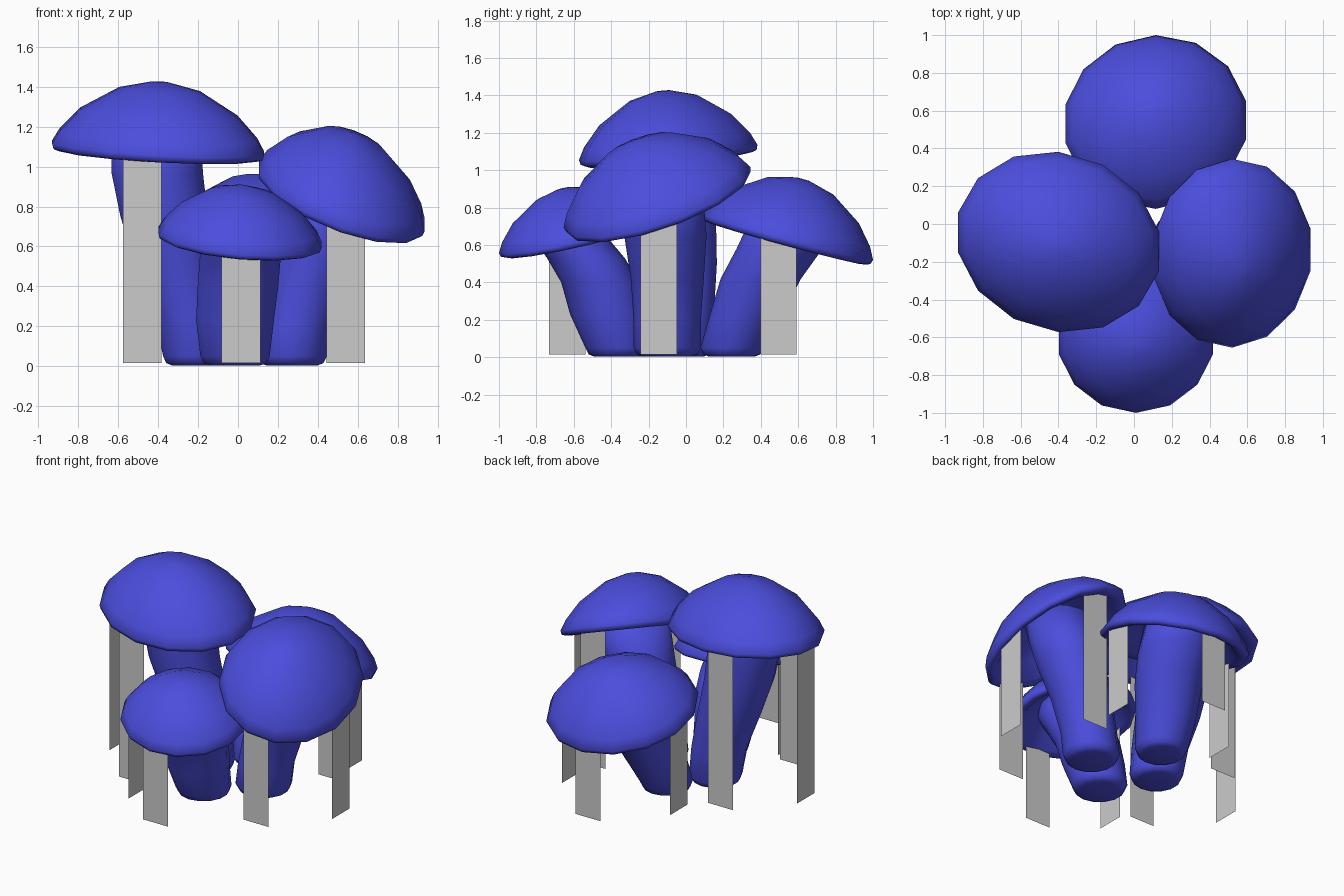
import bpy, bmesh, math
from mathutils import Vector

if "Cube" in bpy.data.objects:
    bpy.data.objects.remove(bpy.data.objects["Cube"])

blue = bpy.data.materials.new("blue")
blue.diffuse_color = (0.07, 0.075, 0.72, 1)
blue.use_nodes = True
blue.node_tree.nodes["Principled BSDF"].inputs["Base Color"].default_value = blue.diffuse_color


def finish(name, bm, mat=None, smooth=True):
    if smooth:
        bmesh.ops.recalc_face_normals(bm, faces=bm.faces)
    for f in bm.faces:
        f.smooth = smooth
    me = bpy.data.meshes.new(name)
    bm.to_mesh(me)
    bm.free()
    if mat:
        me.materials.append(mat)
    ob = bpy.data.objects.new(name, me)
    bpy.context.collection.objects.link(ob)
    return ob


def loft(bm, rings):
    """Skin a list of vertex rings and close both ends."""
    for a, b in zip(rings, rings[1:]):
        n = len(a)
        for i in range(n):
            j = (i + 1) % n
            bm.faces.new((a[i], a[j], b[j], b[i]))
    for r in (rings[0], rings[-1]):
        c = bm.verts.new(sum((v.co for v in r), Vector()) / len(r))
        for i in range(len(r)):
            bm.faces.new((r[i], r[(i + 1) % len(r)], c))


def ring(bm, c, r, n=14):
    return [bm.verts.new((c[0] + r * math.cos(2 * math.pi * (i + 0.5) / n),
                          c[1] + r * math.sin(2 * math.pi * (i + 0.5) / n), c[2]))
            for i in range(n)]


# cap profile: radius fraction, height fraction (dome, rolled rim, hollow underside)
CAP = [(0.08, 0.995), (0.38, 0.88), (0.74, 0.53), (0.93, 0.2), (1.0, 0.0), (0.985, -0.08),
       (0.93, -0.11), (0.84, -0.06), (0.66, 0.2), (0.36, 0.45), (0.08, 0.52)]


def cap(name, centre, rx, ry, skew, h, sx, sy):
    """Dome whose rim is an ellipse seen from above (skew turns it), lying on a sloped plane."""
    bm = bmesh.new()
    loft(bm, [ring(bm, (0, 0, z), r) for r, z in CAP])
    n = Vector((-0.6 * sx, -sy, 1)).normalized()
    k = skew / (rx * ry)
    for v in bm.verts:
        x = rx * v.co.x
        y = ry * (k * v.co.x + math.sqrt(1 - k * k) * v.co.y)
        v.co = Vector(centre) + Vector((x, y, sx * x + sy * y)) + n * (h * v.co.z)
    finish(name, bm, blue)


def stem(name, pts):
    """Points are x, y, z, radius; the foot is rounded."""
    bm = bmesh.new()
    x, y, z, r = pts[0]
    path = [(x, y, 0.003, r * 0.72), (x, y, 0.015, r * 0.9), (x, y, 0.05, r)] + pts[1:]
    loft(bm, [ring(bm, p, p[3]) for p in path])
    finish(name, bm, blue)


def strips(name, c, ex, ey, sx, sy, ox, oy, used):
    """Flat hanging strips just inside the rim, on the listed sides."""
    w = 0.097
    sides = {"front": (ox, -ey, w, 0), "back": (ox, ey, w, 0),
             "right": (ex + 0.025, oy, 0, w), "left": (-ex, oy, 0, w)}
    for side in used.split():
        dx, dy, wx, wy = sides[side]
        bm = bmesh.new()
        x, y = c[0] + dx, c[1] + dy
        top = c[2] + sx * dx + sy * dy + 0.01
        bm.faces.new([bm.verts.new(v) for v in (
            (x - wx, y - wy, 0.015), (x + wx, y + wy, 0.015),
            (x + wx, y + wy, top), (x - wx, y - wy, top))])
        finish(f"{name}_strip_{side}", bm, None, False)


# name: centre, radii, skew, dome height, slopes, strip shifts, strip sides, stem points
MUSHROOMS = {
    "left": ((-0.40, -0.095, 1.095), 0.545, 0.48, -0.028, 0.332, -0.045, 0.085, -0.08, -0.015,
             "front back left",
             [(-0.21, -0.03, 0, 0.17), (-0.24, -0.03, 0.25, 0.18), (-0.31, -0.04, 0.5, 0.205),
              (-0.37, -0.065, 0.75, 0.225), (-0.405, -0.07, 0.97, 0.235), (-0.41, -0.07, 1.2, 0.23)]),
    "right": ((0.52, -0.155, 0.855), 0.425, 0.50, 0.008, 0.325, -0.365, 0.325, 0.02, 0.01,
              "front back right",
              [(0.27, -0.10, 0, 0.18), (0.29, -0.10, 0.2, 0.18), (0.35, -0.10, 0.42, 0.195),
               (0.43, -0.11, 0.65, 0.22), (0.51, -0.14, 0.95, 0.225)]),
    "front": ((0.01, -0.60, 0.645), 0.418, 0.40, 0.0, 0.265, -0.085, 0.22, 0.005, -0.035,
              "front left",
              [(-0.015, -0.36, 0, 0.178), (-0.015, -0.42, 0.23, 0.2), (0, -0.46, 0.4, 0.207),
               (0.01, -0.535, 0.53, 0.208), (0.01, -0.62, 0.64, 0.2), (0.01, -0.64, 0.75, 0.19)]),
    "back": ((0.115, 0.54, 0.645), 0.49, 0.46, 0.005, 0.32, -0.03, -0.27, 0.0, -0.045,
             "left right back",
             [(-0.02, 0.245, 0, 0.168), (0, 0.31, 0.2, 0.19), (0.05, 0.40, 0.42, 0.215),
              (0.09, 0.50, 0.58, 0.23), (0.11, 0.57, 0.75, 0.22)]),
}

for name, (c, rx, ry, skew, h, sx, sy, ox, oy, used, pts) in MUSHROOMS.items():
    cap(name + "_cap", c, rx, ry, skew, h, sx, sy)
    stem(name + "_stem", pts)
    strips(name, c, 0.83 * rx, 0.83 * ry, sx, sy, ox, oy, used)
